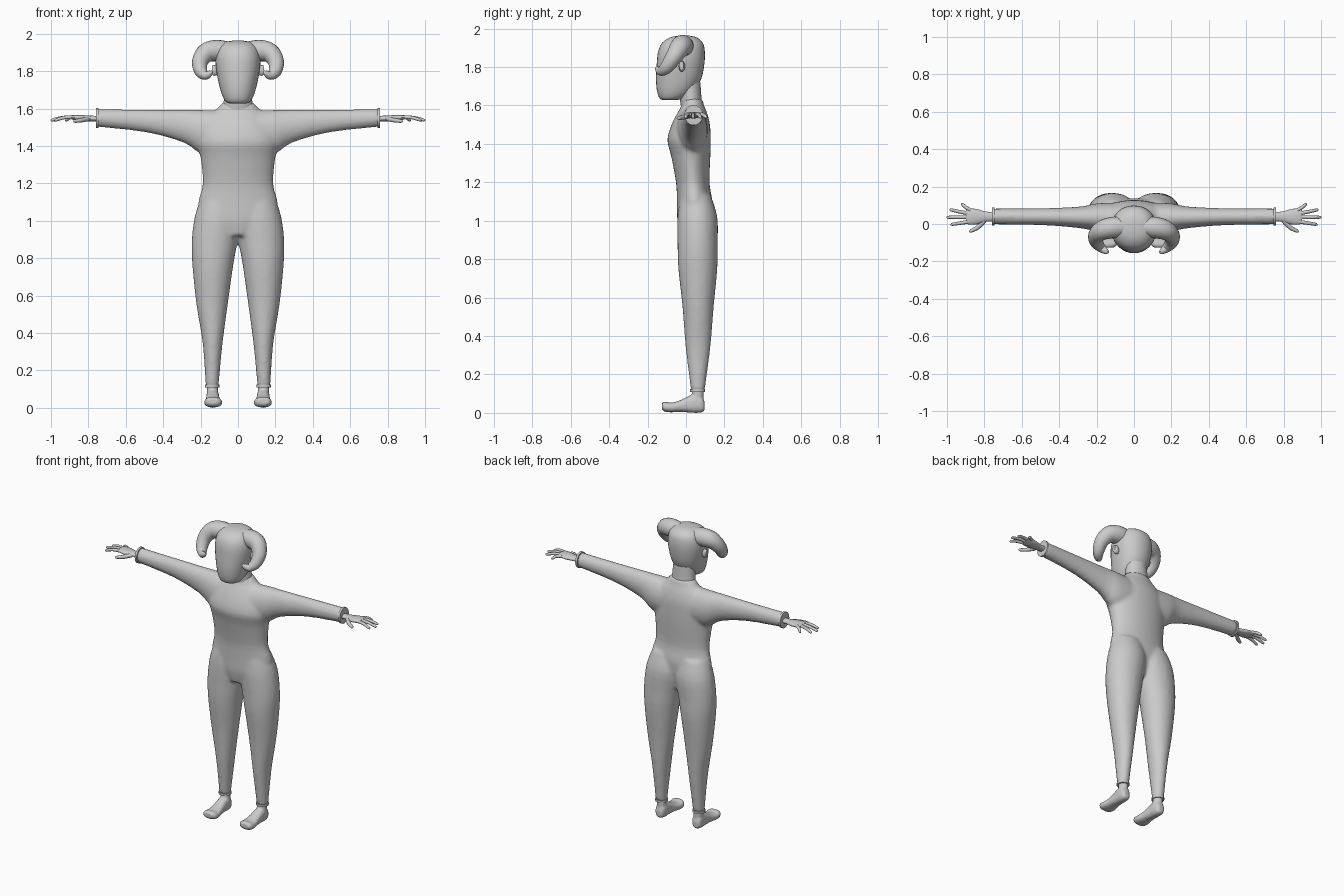
import bpy, bmesh, math
from mathutils import Vector

if "Cube" in bpy.data.objects:
    bpy.data.objects.remove(bpy.data.objects["Cube"])


def catmull(rows, n):
    """Smoothly interpolate rows of numbers, n steps per span."""
    out = []
    for i in range(len(rows) - 1):
        p0, p1 = rows[max(i - 1, 0)], rows[i]
        p2, p3 = rows[i + 1], rows[min(i + 2, len(rows) - 1)]
        for k in range(n):
            t = k / n
            out.append([0.5 * (2 * b + (c - a) * t + (2 * a - 5 * b + 4 * c - d) * t * t
                               + (3 * b - a - 3 * c + d) * t ** 3)
                        for a, b, c, d in zip(p0, p1, p2, p3)])
    return out + [list(rows[-1])]


def skin(bm, rings):
    """Bridge rings of points and cap both ends."""
    loops = [[bm.verts.new(p) for p in r] for r in rings]
    n = len(loops[0])
    for a, b in zip(loops, loops[1:]):
        for i in range(n):
            bm.faces.new((a[i], a[(i + 1) % n], b[(i + 1) % n], b[i]))
    bm.faces.new(loops[0][::-1])
    bm.faces.new(loops[-1])


def loft(bm, axis, rows, n=28, steps=3, sx=1, power=1.0):
    """Rows are (position on axis, low, high, low, high) of the other two axes."""
    rings = []
    for t, a0, a1, b0, b1 in catmull(rows, steps):
        ring = []
        for k in range(n):
            c, s = math.cos(2 * math.pi * k / n), math.sin(2 * math.pi * k / n)
            c, s = math.copysign(abs(c) ** power, c), math.copysign(abs(s) ** power, s)
            p = [(a0 + a1) / 2 + (a1 - a0) / 2 * c, (b0 + b1) / 2 + (b1 - b0) / 2 * s]
            p.insert('xyz'.index(axis), t)
            ring.append((p[0] * sx, p[1], p[2]))
        rings.append(ring)
    skin(bm, rings)


def tube(bm, pts, n=20, steps=5):
    """Tapered tube through (x, y, z, radius) points."""
    path = catmull(pts, steps)
    P = [Vector(p[:3]) for p in path]
    rings, side = [], Vector((0, 1, 0.01))
    for i, p in enumerate(path):
        d = (P[min(i + 1, len(P) - 1)] - P[max(i - 1, 0)]).normalized()
        side = (side - d * side.dot(d)).normalized()
        up = d.cross(side)
        rings.append([P[i] + p[3] * (side * math.cos(2 * math.pi * k / n)
                                     + up * math.sin(2 * math.pi * k / n)) for k in range(n)])
    skin(bm, rings)


def finish(bm, name, mirror=False, voxel=0, smooth=0):
    bmesh.ops.recalc_face_normals(bm, faces=bm.faces)
    me = bpy.data.meshes.new(name)
    bm.to_mesh(me)
    bm.free()
    ob = bpy.data.objects.new(name, me)
    bpy.context.collection.objects.link(ob)
    for f in me.polygons:
        f.use_smooth = True
    if voxel:
        m = ob.modifiers.new("blend", 'REMESH')
        m.mode, m.voxel_size, m.use_smooth_shade = 'VOXEL', voxel, True
    if smooth:
        m = ob.modifiers.new("soften", 'SMOOTH')
        m.factor, m.iterations = 0.5, smooth
    if mirror:
        ob.modifiers.new("mirror", 'MIRROR')
    if not voxel:
        bpy.ops.object.select_all(action='DESELECT')
        bpy.context.view_layer.objects.active = ob
        ob.select_set(True)
        bpy.ops.object.shade_smooth_by_angle(angle=math.radians(50))
    return ob


# One-piece suit: torso, legs and sleeves fused into one skin
bm = bmesh.new()
torso = [(.92, .10, -.03, .11), (1.0, .20, -.045, .13), (1.1, .212, -.047, .137),
         (1.2, .188, -.052, .122), (1.34, .20, -.078, .127), (1.42, .215, -.097, .128),
         (1.5, .20, -.075, .125), (1.56, .16, -.045, .11), (1.597, .115, -.025, .095),
         (1.635, .08, -.02, .085)]
loft(bm, 'z', [(z, -h, h, a, b) for z, h, a, b in torso], n=40)
leg = [(.115, .104, .173, .026, .097), (.34, .083, .188, -.002, .127),
       (.55, .055, .222, -.018, .144), (.75, .027, .243, -.04, .163),
       (.88, .004, .248, -.044, .165), (1.02, -.02, .232, -.044, .163),
       (1.13, .0, .195, -.03, .13)]
arm = [(.08, -.06, .115, 1.34, 1.59), (.2, -.04, .11, 1.36, 1.593),
       (.29, -.022, .093, 1.418, 1.594), (.49, -.006, .084, 1.473, 1.595),
       (.755, -.002, .083, 1.503, 1.596)]
for s in (1, -1):
    loft(bm, 'z', leg, sx=s)
    loft(bm, 'x', arm, sx=s)
finish(bm, "suit", voxel=0.011, smooth=4)

# Hemmed cuffs at wrists and ankles
bm = bmesh.new()
loft(bm, 'x', [(.746, -.008, .088, 1.497, 1.602), (.76, -.008, .088, 1.497, 1.602)], steps=1)
loft(bm, 'z', [(.11, .1, .177, .022, .1), (.124, .1, .177, .022, .1)], steps=1)
finish(bm, "cuffs", mirror=True)

# Neck
bm = bmesh.new()
loft(bm, 'z', [(1.56, -.085, .085, -.02, .09), (1.62, -.078, .078, -.03, .082),
               (1.72, -.07, .07, -.04, .075)])
finish(bm, "neck")

# Head
bm = bmesh.new()
head = [(1.628, .045, -.12, -.05), (1.638, .066, -.138, -.01), (1.675, .086, -.151, .04),
        (1.74, .104, -.156, .08), (1.82, .118, -.152, .096), (1.88, .119, -.145, .098),
        (1.925, .105, -.125, .088), (1.953, .075, -.085, .058), (1.963, .03, -.04, .02)]
loft(bm, 'z', [(z, -h, h, a, b) for z, h, a, b in head], n=36, power=.92)
finish(bm, "head")

# Curled horns
bm = bmesh.new()
tube(bm, [(.06, -.015, 1.905, .055), (.12, -.02, 1.91, .057), (.172, -.035, 1.897, .052),
          (.203, -.065, 1.85, .043), (.198, -.1, 1.80, .035), (.172, -.13, 1.778, .024),
          (.147, -.148, 1.792, .014), (.14, -.15, 1.803, .004)])
finish(bm, "horns", mirror=True)

# Ears
bm = bmesh.new()
loft(bm, 'x', [(.10, -.03, -.01, 1.785, 1.825), (.125, -.038, -.005, 1.775, 1.832),
               (.14, -.036, -.012, 1.785, 1.83)], n=16)
finish(bm, "ears", mirror=True)

# Hands: palm and wrist, four fingers, thumb
bm = bmesh.new()
loft(bm, 'x', [(.73, .014, .064, 1.532, 1.562), (.79, .012, .066, 1.532, 1.562),
               (.84, -.002, .08, 1.533, 1.566), (.88, -.003, .082, 1.54, 1.566),
               (.897, .004, .076, 1.546, 1.562)], n=20)
fingers = [((.87, .072), (.925, .104)), ((.88, .056), (.985, .075)),
           ((.88, .036), (1.0, .036)), ((.88, .012), (.98, -.002))]
for (x0, y0), (x1, y1) in fingers:
    xm, ym = (x0 + x1) / 2, (y0 + y1) / 2
    tube(bm, [(x0, y0, 1.553, .0105), (xm, ym, 1.552, .0095),
              (x1 - .008, y1, 1.539, .008), (x1, y1, 1.536, .003)], n=10, steps=3)
tube(bm, [(.80, .018, 1.545, .013), (.835, -.018, 1.538, .012),
          (.872, -.038, 1.533, .009), (.88, -.042, 1.532, .003)], n=10, steps=3)
finish(bm, "hands", mirror=True)

# Bare feet with ankles
bm = bmesh.new()
loft(bm, 'y', [(.097, .122, .153, .015, .055), (.085, .106, .166, .004, .085),
               (.055, .1, .17, 0, .1), (.02, .1, .17, .002, .09),
               (-.03, .094, .173, .005, .066), (-.075, .085, .18, .003, .053),
               (-.11, .089, .179, .006, .058), (-.126, .108, .165, .02, .05)], power=.8)
loft(bm, 'z', [(.03, .105, .167, .03, .092), (.08, .106, .166, .03, .092),
               (.13, .108, .168, .032, .092)])
finish(bm, "feet", mirror=True, voxel=.006, smooth=3)
